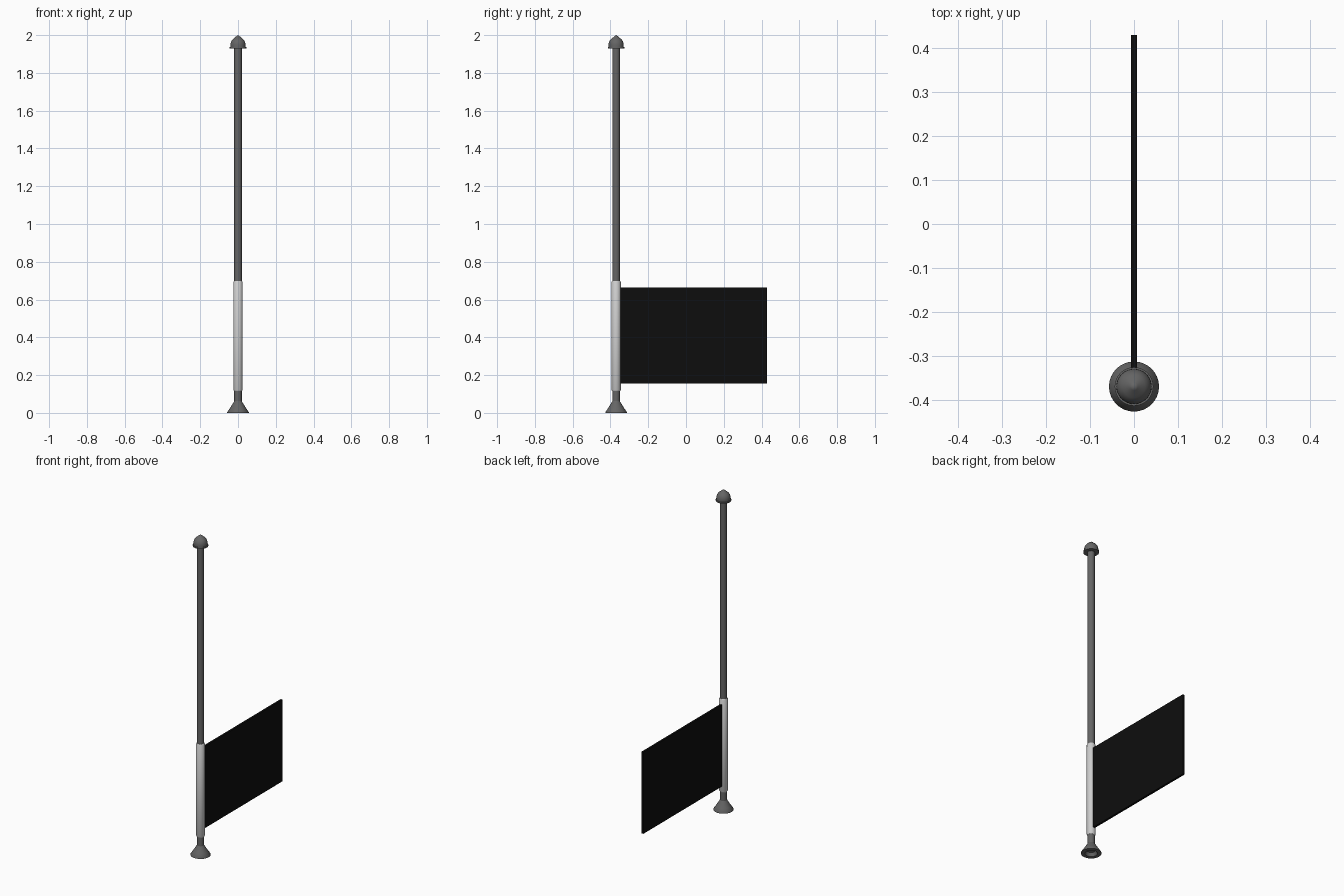
import bpy, bmesh, math

cube = bpy.data.objects.get("Cube")
if cube:
    bpy.data.objects.remove(cube, do_unlink=True)

POLE_Y = -0.37


def material(name, value):
    mat = bpy.data.materials.new(name)
    mat.use_nodes = True
    colour = (value, value, value, 1)
    mat.diffuse_color = colour
    mat.node_tree.nodes["Principled BSDF"].inputs["Base Color"].default_value = colour
    return mat


def add_object(name, bm, mat, smooth=False):
    bmesh.ops.recalc_face_normals(bm, faces=bm.faces)
    mesh = bpy.data.meshes.new(name)
    bm.to_mesh(mesh)
    bm.free()
    mesh.materials.append(mat)
    obj = bpy.data.objects.new(name, mesh)
    bpy.context.collection.objects.link(obj)
    if smooth:
        bpy.ops.object.select_all(action="DESELECT")
        obj.select_set(True)
        bpy.context.view_layer.objects.active = obj
        bpy.ops.object.shade_smooth_by_angle(angle=math.radians(35))
    return obj


def lathe(name, profile, mat, sides=32):
    """Spin a (radius, height) profile around the pole axis."""
    bm = bmesh.new()
    verts = [bm.verts.new((r, POLE_Y, z)) for r, z in profile]
    edges = [bm.edges.new(pair) for pair in zip(verts, verts[1:])]
    bmesh.ops.spin(bm, geom=verts + edges, cent=(0, POLE_Y, 0), axis=(0, 0, 1),
                   angle=math.tau, steps=sides)
    bmesh.ops.remove_doubles(bm, verts=bm.verts, dist=0.0001)
    return add_object(name, bm, mat, smooth=True)


metal = material("dark grey metal", 0.13)
sleeve_grey = material("light grey sleeve", 0.62)
cloth = material("black cloth", 0.004)

# Flared foot with a recessed underside
lathe("foot", [(0, 0.02), (0.025, 0.02), (0.035, 0), (0.057, 0), (0.057, 0.004),
               (0.042, 0.026), (0.026, 0.052), (0.02, 0.062), (0, 0.062)], metal)

# Pole shaft
lathe("pole", [(0, 0.05), (0.02, 0.05), (0.02, 1.94), (0, 1.94)], metal)

# Sleeve holding the flag, with chamfered ends
lathe("sleeve", [(0, 0.115), (0.021, 0.115), (0.025, 0.122), (0.025, 0.692),
                 (0.021, 0.699), (0, 0.699)], sleeve_grey)

# Domed finial with a flange and a small point
dome = [(0.04 * math.cos(a), 1.948 + 0.042 * math.sin(a))
        for a in (math.radians(d) for d in range(0, 61, 10))]
lathe("finial", [(0, 1.93), (0.044, 1.93), (0.044, 1.938), (0.04, 1.938)]
      + dome + [(0.009, 1.994), (0, 2.0)], metal)

# Flag panel running back from the sleeve
bm = bmesh.new()
bmesh.ops.create_cube(bm, size=1)
for v in bm.verts:
    v.co.x *= 0.013
    v.co.y = 0.43 if v.co.y > 0 else -0.355
    v.co.z = 0.665 if v.co.z > 0 else 0.155
add_object("flag", bm, cloth)
